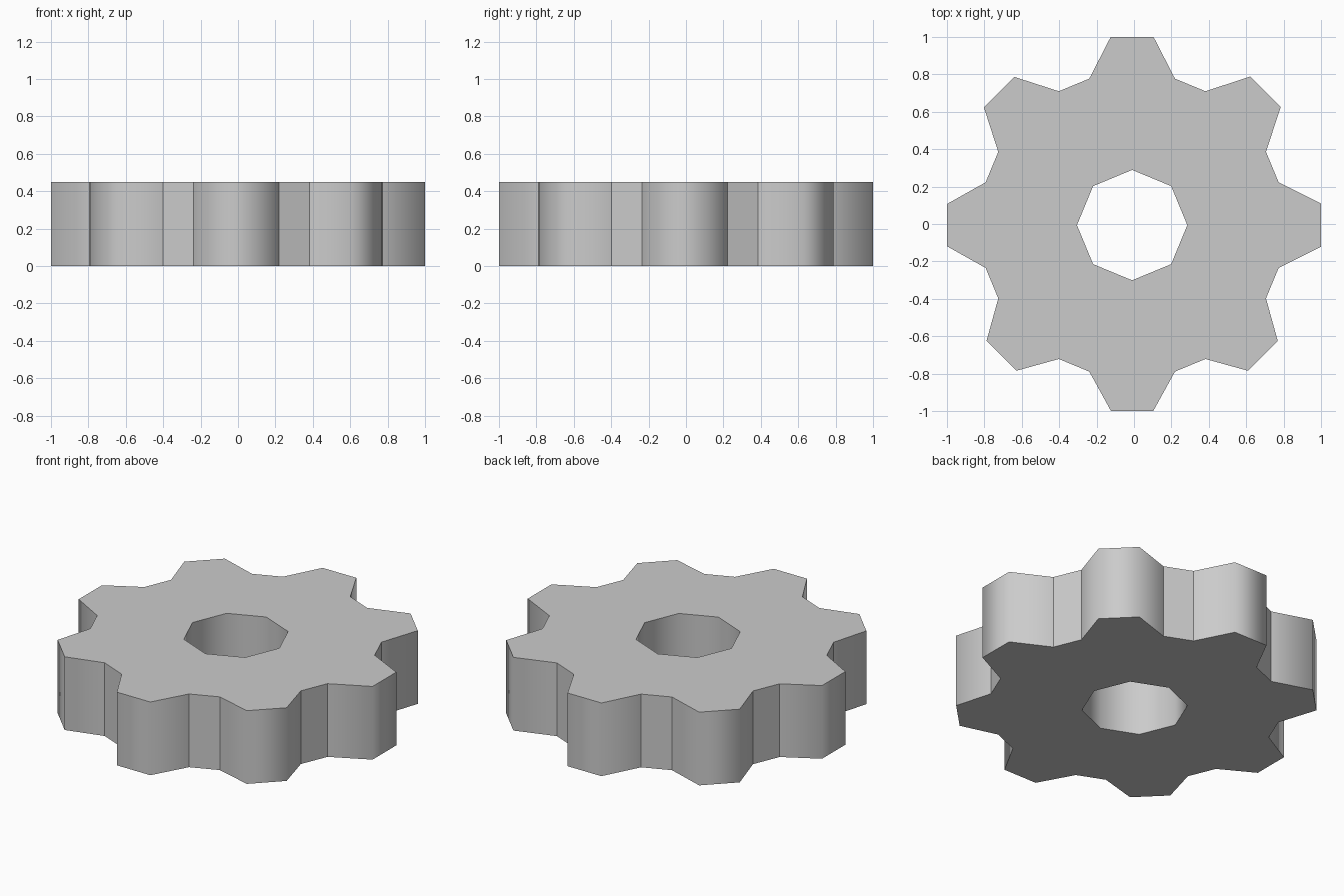
import bpy
import bmesh
from math import cos, sin, radians

if "Cube" in bpy.data.objects:
    bpy.data.objects.remove(bpy.data.objects["Cube"])

HEIGHT = 0.45
CX, CY = -0.01, -0.006
ROOT_R, BORE_R = 0.816, 0.295
# tooth tip radius, counter-clockwise from +x
TIP_R = [1.0165, 1.015, 1.0125, 1.013, 0.9965, 0.995, 1.0, 0.995]
N = len(TIP_R)

bm = bmesh.new()


def column(r, deg):
    """Bottom and top vertex at a polar position."""
    x, y = CX + r * cos(radians(deg)), CY + r * sin(radians(deg))
    return bm.verts.new((x, y, 0)), bm.verts.new((x, y, HEIGHT))


def caps(cols):
    bm.faces.new([c[0] for c in reversed(cols)])
    bm.faces.new([c[1] for c in cols])


def wall(loop):
    for a, b in zip(loop, loop[1:] + loop[:1]):
        bm.faces.new((a[0], b[0], b[1], a[1])).smooth = True


# Each tooth: root, tip, tip, root
teeth = []
for i, r in enumerate(TIP_R):
    a = 360 / N * i
    teeth.append([column(ROOT_R, a - 16.3), column(r, a - 6.5),
                  column(r, a + 6.5), column(ROOT_R, a + 16.3)])
bore = [column(BORE_R, 360 / N * i) for i in range(N)]

# Flat top and bottom
for i in range(N):
    j = (i + 1) % N
    caps([bore[i]] + teeth[i])
    caps([bore[i], teeth[i][3], teeth[j][0], bore[j]])

# Toothed rim and octagonal bore
wall([c for t in teeth for c in t])
wall(bore[::-1])

# Sharp creases at the tooth roots and cap outlines
for e in bm.edges:
    if any(not f.smooth for f in e.link_faces):
        e.smooth = False
for t in teeth:
    for c in (t[0], t[3]):
        bm.edges.get(c).smooth = False

bmesh.ops.recalc_face_normals(bm, faces=bm.faces[:])
mesh = bpy.data.meshes.new("gear_wheel")
bm.to_mesh(mesh)
bm.free()
gear = bpy.data.objects.new("gear_wheel", mesh)
bpy.context.collection.objects.link(gear)
